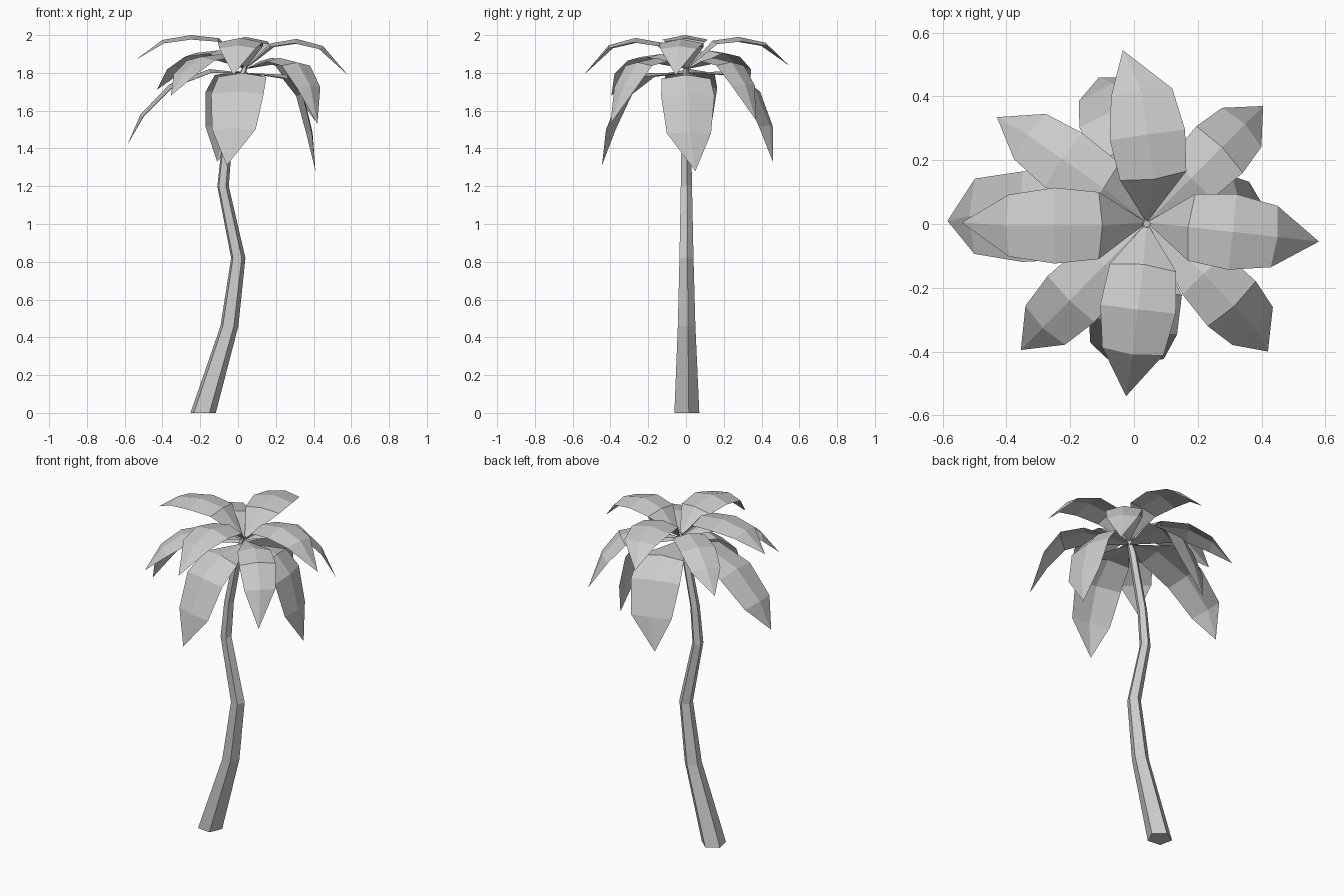
import bpy
import bmesh
from math import cos, sin, radians
from mathutils import Vector

cube = bpy.data.objects.get("Cube")
if cube:
    bpy.data.objects.remove(cube, do_unlink=True)

# One plain grey for the whole palm
grey = bpy.data.materials.new("plain_grey")
grey.use_nodes = True
colour = (0.6, 0.6, 0.6, 1)
grey.diffuse_color = colour
shader = next(n for n in grey.node_tree.nodes if n.type == 'BSDF_PRINCIPLED')
shader.inputs["Base Color"].default_value = colour


def finish(bm, name):
    mesh = bpy.data.meshes.new(name)
    bm.to_mesh(mesh)
    bm.free()
    mesh.materials.append(grey)
    obj = bpy.data.objects.new(name, mesh)
    bpy.context.collection.objects.link(obj)
    return obj


# Trunk: bent, tapering five-sided tube (x, z, radius)
def build_trunk(rings, sides=5, turn=12):
    bm = bmesh.new()
    loops = []
    for x, z, r in rings:
        angles = [radians(turn + 360 * i / sides) for i in range(sides)]
        loops.append([bm.verts.new((x + r * cos(a), r * sin(a), z)) for a in angles])
    for low, high in zip(loops, loops[1:]):
        for i in range(sides):
            j = (i + 1) % sides
            bm.faces.new((low[i], low[j], high[j], high[i]))
    bm.faces.new(loops[0][::-1])
    bm.faces.new(loops[-1])
    return finish(bm, "trunk")


build_trunk([(-0.187, 0, 0.071), (-0.047, 0.46, 0.05), (0, 0.82, 0.04),
             (-0.08, 1.2, 0.032), (-0.06, 1.42, 0.028), (0.01, 1.76, 0.024),
             (0.04, 1.84, 0.012)])


# Frond: folded leaf sheet from the crown to a pointed tip.
# A lower curl pushes the rows outward; sway shifts them sideways.
def build_frond(name, base, tip, apex, curl, sway, reach, drop, widths, fold):
    base, tip = Vector(base), Vector(tip)
    out = (tip - base) * Vector((1, 1, 0))
    side = Vector((-out.y, out.x, 0)).normalized()
    ridge = [base]
    for f, p in zip(reach, drop):
        point = base.lerp(tip, f ** curl) + side * sway
        point.z = tip.z + (apex - tip.z) * p
        ridge.append(point)
    ridge.append(tip)

    bm = bmesh.new()
    root, end = bm.verts.new(base), bm.verts.new(tip)
    rows = []
    for i, w in enumerate(widths, 1):
        along = (ridge[i + 1] - ridge[i - 1]).normalized()
        down = side.cross(along)
        if down.z > 0:
            down.negate()
        rows.append([bm.verts.new(ridge[i] + side * w * s + down * w * fold * abs(s))
                     for s in (-1, 0, 1)])
    for k in (0, 1):
        bm.faces.new((root, rows[0][k], rows[0][k + 1]))
        for a, b in zip(rows, rows[1:]):
            bm.faces.new((a[k], b[k], b[k + 1], a[k + 1]))
        bm.faces.new((rows[-1][k], end, rows[-1][k + 1]))
    bmesh.ops.recalc_face_normals(bm, faces=bm.faces)
    if sum(f.normal.z for f in bm.faces) < 0:
        bmesh.ops.reverse_faces(bm, faces=bm.faces)
    return finish(bm, name)


# Three tiers: base height, reach and height along the ridge, half widths, fold,
# then each frond's tip, highest point, curl and sway
tiers = {
    "upper_frond": (1.82, (0.24, 0.5, 0.76), (0.87, 1, 0.8), (0.105, 0.119, 0.097), 0.2, {
        "left": ((0.58, -0.055, 1.79), 1.98, 1, 0),
        "right": ((-0.54, 0.005, 1.87), 2.0, 1, 0.01),
        "back": ((-0.035, 0.545, 1.84), 1.99, 1, -0.04),
        "front": ((-0.025, -0.54, 1.79), 1.985, 1, 0.005)}),
    "middle_frond": (1.82, (0.3, 0.58, 0.81), (1, 0.93, 0.58), (0.093, 0.103, 0.087), 0.2, {
        "back_left": ((0.405, 0.37, 1.55), 1.88, 0.8, 0),
        "back_right": ((-0.43, 0.335, 1.71), 1.92, 1, -0.01),
        "front_right": ((-0.355, -0.395, 1.68), 1.9, 0.9, 0),
        "front_left": ((0.42, -0.4, 1.53), 1.88, 0.7, 0.02)}),
    "lower_frond": (1.8, (0.34, 0.67, 0.9), (1, 0.8, 0.4), (0.13, 0.142, 0.118), 0.17, {
        "left": ((0.41, 0.05, 1.28), 1.79, 0.5, -0.03),
        "right": ((-0.585, 0.01, 1.42), 1.82, 1.1, -0.015),
        "back": ((-0.11, 0.46, 1.33), 1.81, 0.65, -0.035),
        "front": ((-0.06, -0.445, 1.31), 1.8, 0.75, 0.027)}),
}
for tier, (height, reach, drop, widths, fold, fronds) in tiers.items():
    for place, (tip, apex, curl, sway) in fronds.items():
        build_frond(f"{tier}_{place}", (0.04, 0.005, height), tip, apex, curl, sway,
                    reach, drop, widths, fold)
